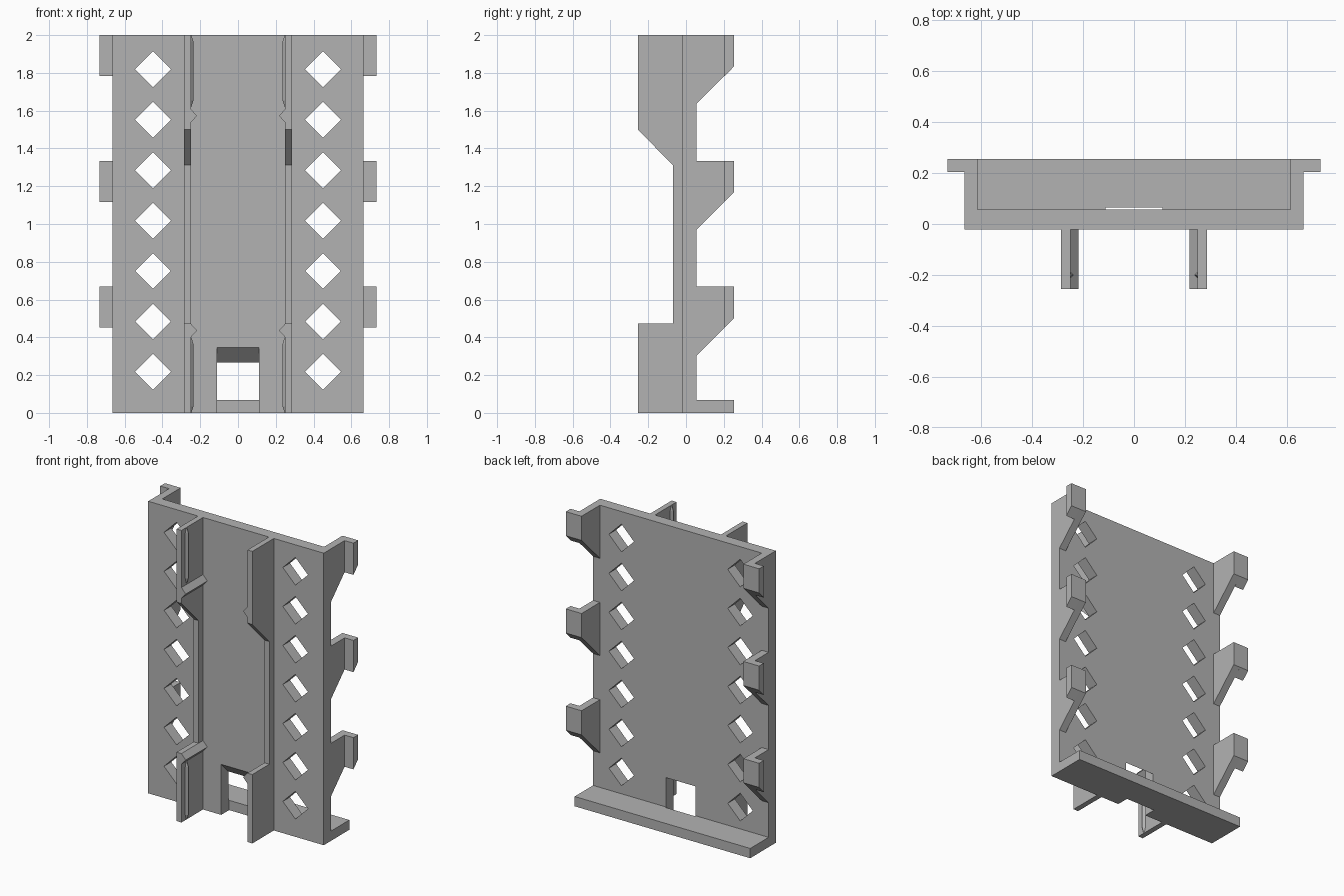
import bpy
import bmesh
from mathutils import Vector

cube = bpy.data.objects.get("Cube")
if cube:
    bpy.data.objects.remove(cube, do_unlink=True)

grey = bpy.data.materials.new("mid_grey")
grey.use_nodes = True
colour = (0.45, 0.45, 0.45, 1)
grey.diffuse_color = colour
grey.node_tree.nodes["Principled BSDF"].inputs["Base Color"].default_value = colour

# Main levels: depth of the panel and of the outer parts
FRONT, BACK, DEPTH = -0.022, 0.056, 0.255
HALF = 0.665
RAIL_IN, RAIL_OUT = 0.25, 0.287


def make_object(name, bm):
    bmesh.ops.recalc_face_normals(bm, faces=bm.faces)
    mesh = bpy.data.meshes.new(name)
    bm.to_mesh(mesh)
    bm.free()
    mesh.materials.append(grey)
    obj = bpy.data.objects.new(name, mesh)
    bpy.context.collection.objects.link(obj)
    return obj


def add_prism(bm, profile, axis, start, end):
    """Extrude a 2D profile along an axis; the profile uses the other two axes in order."""
    def point(p, t):
        co = list(p)
        co.insert("xyz".index(axis), t)
        return Vector(co)
    face = bm.faces.new([bm.verts.new(point(p, start)) for p in profile])
    ext = bmesh.ops.extrude_face_region(bm, geom=[face])
    moved = [v for v in ext["geom"] if isinstance(v, bmesh.types.BMVert)]
    bmesh.ops.translate(bm, verts=moved, vec=point((0, 0), end - start))


def prism(name, profile, axis, start, end):
    bm = bmesh.new()
    add_prism(bm, profile, axis, start, end)
    return make_object(name, bm)


def rect(a0, a1, b0, b1):
    return [(a0, b0), (a1, b0), (a1, b1), (a0, b1)]


def cut(target, cutter):
    cutter.hide_render = True
    mod = target.modifiers.new("cut", 'BOOLEAN')
    mod.operation = 'DIFFERENCE'
    mod.solver = 'EXACT'
    mod.object = cutter
    bpy.context.view_layer.objects.active = target
    bpy.ops.object.modifier_apply(modifier=mod.name)


# Back panel and bottom shelf
panel = prism("panel", rect(-HALF, HALF, 0, 2), "y", FRONT, BACK)
shelf = prism("bottom_shelf", rect(-HALF, HALF, 0, 0.067), "y", BACK, DEPTH)

# Diamond openings in two columns
bm = bmesh.new()
r = 0.095
for x in (-0.45, 0.45):
    for i in range(7):
        z = 0.217 + i * 0.267
        add_prism(bm, [(x - r, z), (x, z - r), (x + r, z), (x, z + r)], "y", -0.1, 0.1)
diamonds = make_object("diamond_cutter", bm)
cut(panel, diamonds)

# Bottom window with a sloping roof, running slightly into the shelf
notch = 0.064
window = prism("window_cutter",
               [(FRONT - 0.1, -0.1), (notch, -0.1), (notch, 0.265), (BACK, 0.268),
                (FRONT, 0.346), (FRONT - 0.1, 0.446)], "x", -0.112, 0.112)
cut(panel, window)
cut(shelf, window)
for cutter in (diamonds, window):
    bpy.data.objects.remove(cutter, do_unlink=True)

for side, s in (("left", 1), ("right", -1)):
    # Front rail: deep top and bottom fins joined by a low strip
    rail = [(FRONT, 0), (-DEPTH, 0), (-DEPTH, 0.472), (-0.07, 0.472),
            (-0.07, 1.312), (-DEPTH, 1.5), (-DEPTH, 2), (FRONT, 2)]
    prism(side + "_rail", rail, "x", s * RAIL_IN, s * RAIL_OUT)

    # Snap ridges across the inside of each fin, and tapered upright ribs
    for level, z, z0, z1 in (("upper", 1.573, 1.62, 2), ("lower", 0.436, 0, 0.4)):
        ridge = [(s * RAIL_IN, z - 0.036), (s * 0.217, z), (s * RAIL_IN, z + 0.036)]
        prism(f"{side}_{level}_ridge", ridge, "y", -DEPTH, FRONT)

        bm = bmesh.new()
        rings = []
        for h, out in ((z0, 0.003), (z0 + 0.035, 0.014), (z1 - 0.035, 0.014), (z1, 0.003)):
            rings.append([bm.verts.new((s * RAIL_IN, -0.2 - out, h)),
                          bm.verts.new((s * (RAIL_IN - out), -0.2, h)),
                          bm.verts.new((s * RAIL_IN, -0.2 + out, h))])
        for a, b in zip(rings, rings[1:]):
            for i in range(3):
                j = (i + 1) % 3
                bm.faces.new((a[i], a[j], b[j], b[i]))
        bm.faces.new(rings[0])
        bm.faces.new(rings[-1])
        make_object(f"{side}_{level}_rib", bm)

    # Rear hooks: sloped arm with an outward lip
    for level, top in (("lower", 0.668), ("middle", 1.334), ("upper", 2)):
        arm = [(BACK, top), (DEPTH, top), (DEPTH, top - 0.165), (BACK, top - 0.364)]
        prism(f"{side}_{level}_hook_arm", arm, "x", s * 0.613, s * HALF)
        lip = [(0.204, top), (DEPTH, top), (DEPTH, top - 0.165), (0.204, top - 0.217)]
        prism(f"{side}_{level}_hook_lip", lip, "x", s * HALF, s * 0.732)
